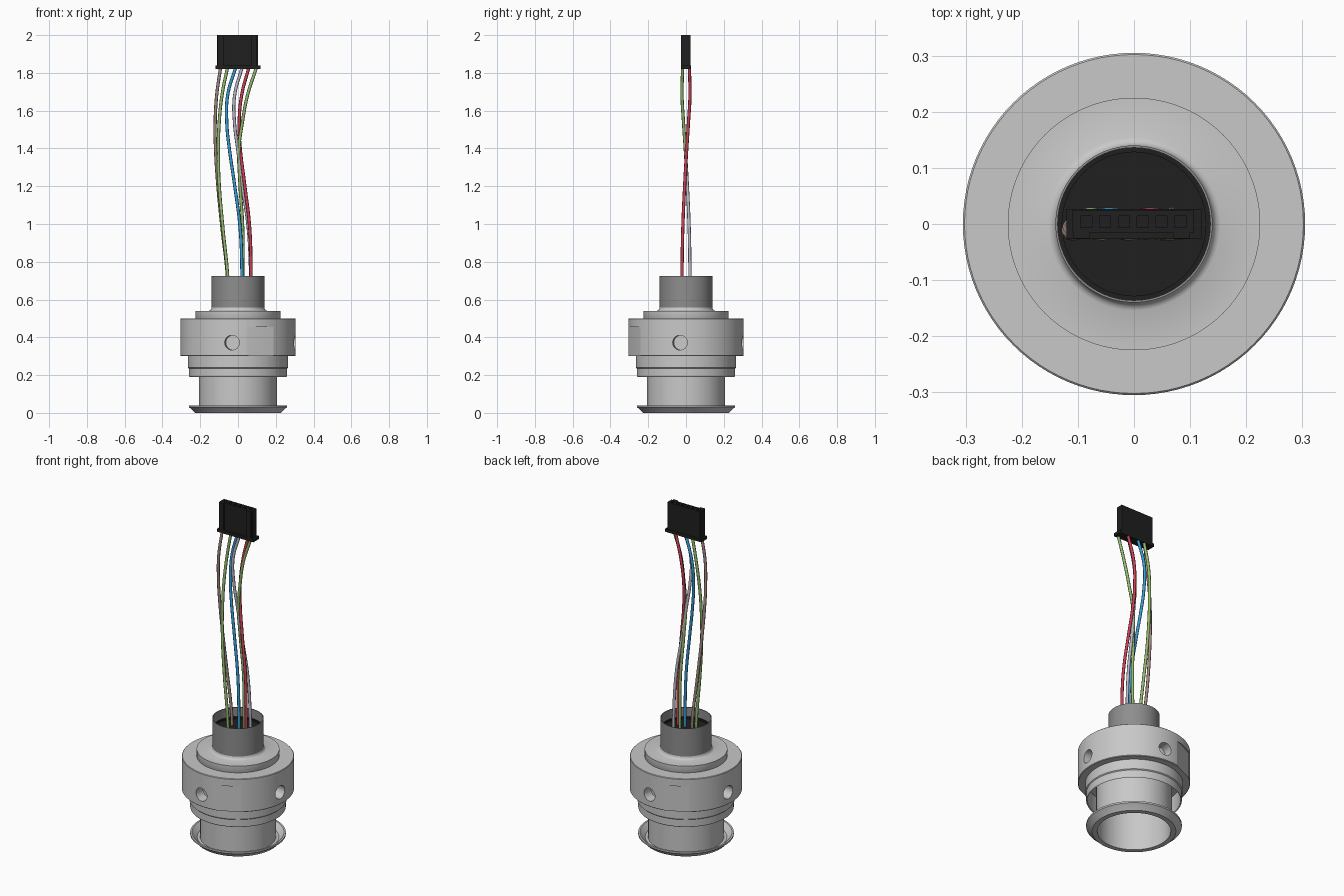
import bpy, bmesh, math
from mathutils import Vector, Matrix

if "Cube" in bpy.data.objects:
    bpy.data.objects.remove(bpy.data.objects["Cube"])


def material(name, rgb):
    m = bpy.data.materials.new(name)
    m.diffuse_color = (*rgb, 1)
    m.use_nodes = True
    m.node_tree.nodes["Principled BSDF"].inputs["Base Color"].default_value = m.diffuse_color
    return m


LIGHT = material("light grey metal", (0.58, 0.58, 0.58))
DARK = material("dark grey metal", (0.27, 0.27, 0.27))
BLACK = material("black plastic", (0.014, 0.014, 0.014))
BROWN = material("tan wire", (0.36, 0.25, 0.22))
GREEN = material("green wire", (0.30, 0.50, 0.16))
BLUE = material("blue wire", (0.04, 0.33, 0.66))
WHITE = material("pale grey wire", (0.52, 0.50, 0.57))
RED = material("red wire", (0.60, 0.05, 0.09))


def activate(ob):
    bpy.ops.object.select_all(action='DESELECT')
    ob.select_set(True)
    bpy.context.view_layer.objects.active = ob


def finish(name, bm, mat, smooth=True):
    bmesh.ops.recalc_face_normals(bm, faces=bm.faces)
    me = bpy.data.meshes.new(name)
    bm.to_mesh(me)
    bm.free()
    ob = bpy.data.objects.new(name, me)
    bpy.context.collection.objects.link(ob)
    if mat:
        me.materials.append(mat)
    if smooth:
        activate(ob)
        bpy.ops.object.shade_smooth_by_angle(angle=math.radians(30))
    return ob


def lathe(name, profile, mat, closed=True, steps=96):
    """Spin (radius, height) points around z."""
    bm = bmesh.new()
    vs = [bm.verts.new((r, 0, z)) for r, z in profile]
    es = [bm.edges.new(p) for p in zip(vs, vs[1:])]
    if closed:
        es.append(bm.edges.new((vs[-1], vs[0])))
    bmesh.ops.spin(bm, geom=vs + es, cent=(0, 0, 0), axis=(0, 0, 1),
                   angle=math.tau, steps=steps, use_duplicate=False)
    bmesh.ops.remove_doubles(bm, verts=bm.verts, dist=1e-5)
    return finish(name, bm, mat)


def add_box(bm, x0, x1, y0, y1, z0, z1, rot=Matrix()):
    m = Matrix.Translation(((x0 + x1) / 2, (y0 + y1) / 2, (z0 + z1) / 2))
    bmesh.ops.create_cube(bm, size=1, matrix=rot @ m @ Matrix.Diagonal((x1 - x0, y1 - y0, z1 - z0, 1)))


def box(name, *dims, mat=BLACK):
    bm = bmesh.new()
    add_box(bm, *dims)
    return finish(name, bm, mat, False)


def cut(ob, bm):
    cutter = finish("cutter", bm, None, False)
    cutter.hide_render = True
    mod = ob.modifiers.new("cut", 'BOOLEAN')
    mod.object, mod.operation, mod.solver = cutter, 'DIFFERENCE', 'EXACT'
    activate(ob)
    bpy.ops.object.modifier_apply(modifier=mod.name)
    bpy.data.objects.remove(cutter)
    bpy.ops.object.shade_smooth_by_angle(angle=math.radians(30))


# Lower barrel, hollow from below, and cupped bottom flange
lathe("barrel", [(0.2, 0.002), (0.206, 0.002), (0.206, 0.4), (0.2, 0.4)], LIGHT)
lathe("bottom_flange", [(0.2, 0), (0.228, 0), (0.253, 0.025), (0.26, 0.03), (0.26, 0.04),
                        (0.25, 0.04), (0.222, 0.012), (0.2, 0.012)], LIGHT)

# Thin skirt hanging below the collar
lathe("skirt", [(0.253, 0.195), (0.257, 0.19), (0.26, 0.195), (0.26, 0.235), (0.265, 0.24),
                (0.265, 0.305), (0.253, 0.305)], LIGHT)

# Collar with two wrench flats and four radial holes
collar = lathe("collar", [(0.203, 0.30), (0.302, 0.30), (0.305, 0.303), (0.305, 0.497),
                          (0.302, 0.50), (0.203, 0.50)], LIGHT)
bm = bmesh.new()
for a in (114, 294):
    add_box(bm, 0.296, 0.36, -0.2, 0.2, 0.28, 0.455, Matrix.Rotation(math.radians(a), 4, 'Z'))
cut(collar, bm)
bm = bmesh.new()
for k in range(4):
    m = (Matrix.Rotation(math.radians(84 + 90 * k), 4, 'Z')
         @ Matrix.Translation((0.295, 0, 0.372)) @ Matrix.Rotation(math.pi / 2, 4, 'Y'))
    bmesh.ops.create_cone(bm, cap_ends=True, segments=32, radius1=0.039, radius2=0.039,
                          depth=0.10, matrix=m)
cut(collar, bm)

# Stepped cap closing the collar, with a small fillet up to the neck
lathe("cap_step", [(0, 0.48), (0.215, 0.48), (0.225, 0.499), (0.225, 0.54), (0.154, 0.54),
                   (0.147, 0.543), (0.142, 0.549), (0.14, 0.558), (0, 0.558)], LIGHT, False)

# Thin neck tube with a black insert
lathe("neck_tube", [(0.136, 0.55), (0.14, 0.55), (0.14, 0.725), (0.136, 0.725)], DARK)
lathe("neck_insert", [(0, 0.56), (0.136, 0.56), (0.136, 0.67), (0.128, 0.67),
                      (0.128, 0.66), (0, 0.66)], BLACK, False)

# Plug at the top: shell with six sockets, bottom lip and ribs
plug = box("plug_shell", -0.11, 0.107, -0.015, 0.024, 1.83, 2.0)
bm = bmesh.new()
for k in range(6):
    x = -0.085 + 0.0335 * k
    add_box(bm, x - 0.01, x + 0.01, -0.006, 0.014, 1.94, 2.05)
cut(plug, bm)
box("plug_lip", -0.12, 0.12, -0.027, 0.027, 1.82, 1.838)
for side, x0, x1 in (("left", -0.108, -0.078), ("right", 0.07, 0.1)):
    box("plug_rib_" + side, x0, x1, -0.026, -0.013, 1.83, 2.0)


# Six wires; the two rows swap sides halfway up. Points are x at fixed heights.
HEIGHTS = (0.655, 0.73, 0.98, 1.22, 1.40, 1.53, 1.68, 1.83)
DEPTH = (1, 1, 0.8, 0.3, -0.2, -0.6, -1.0, -0.85)


def wire(name, mat, row, xs):
    cu = bpy.data.curves.new(name, 'CURVE')
    cu.dimensions = '3D'
    cu.bevel_depth = 0.0085
    cu.bevel_resolution = 2
    cu.resolution_u = 8
    sp = cu.splines.new('BEZIER')
    sp.bezier_points.add(len(xs) - 1)
    for p, x, z, d in zip(sp.bezier_points, xs, HEIGHTS, DEPTH):
        p.co = (x, row * 0.021 * d, z)
        p.handle_left_type = p.handle_right_type = 'AUTO'
    cu.materials.append(mat)
    ob = bpy.data.objects.new(name, cu)
    bpy.context.collection.objects.link(ob)
    activate(ob)
    bpy.ops.object.convert(target='MESH')


wire("wire_tan", BROWN, 1, (-0.055, -0.057, -0.085, -0.108, -0.119, -0.121, -0.113, -0.092))
wire("wire_green_left", GREEN, -1, (-0.052, -0.055, -0.08, -0.1, -0.104, -0.1, -0.085, -0.055))
wire("wire_blue", BLUE, -1, (0.021, 0.021, 0.011, -0.02, -0.046, -0.059, -0.055, -0.012))
wire("wire_pale", WHITE, 1, (0.068, 0.067, 0.054, 0.02, -0.002, -0.018, -0.018, 0.022))
wire("wire_red", RED, -1, (0.069, 0.069, 0.062, 0.034, 0.012, 0.006, 0.019, 0.058))
wire("wire_green_right", GREEN, 1, (0.026, 0.026, 0.025, 0.01, 0.005, 0.022, 0.05, 0.098))
